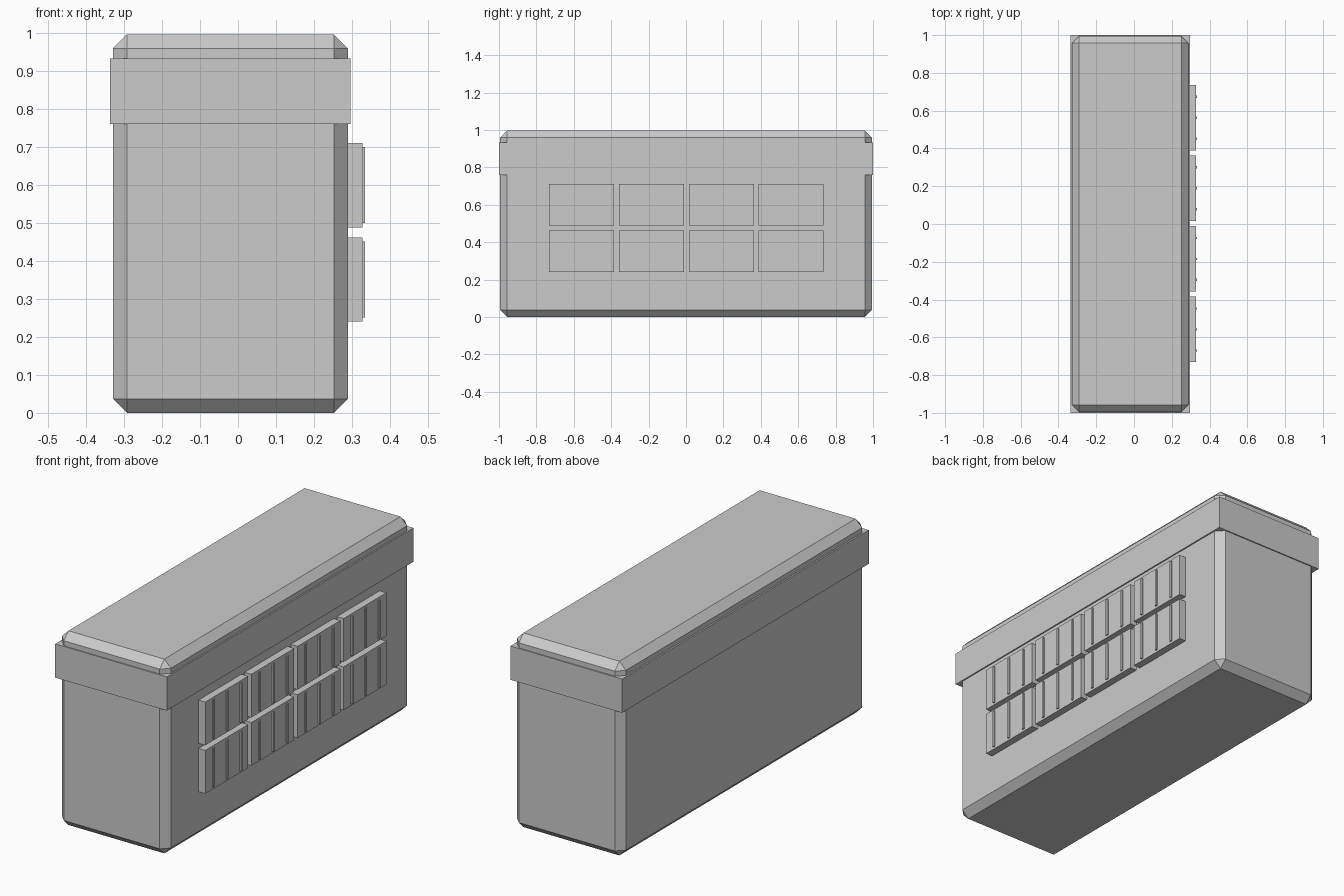
import bpy

if "Cube" in bpy.data.objects:
    bpy.data.objects.remove(bpy.data.objects["Cube"])


def box(name, x, y, z, bevel=0.0):
    """Box from (min, max) ranges, optionally with a single-segment chamfer."""
    ranges = (x, y, z)
    bpy.ops.mesh.primitive_cube_add(size=1, location=[(a + b) / 2 for a, b in ranges])
    ob = bpy.context.object
    ob.name = name
    ob.scale = [b - a for a, b in ranges]
    bpy.ops.object.transform_apply(location=False, rotation=False, scale=True)
    if bevel:
        mod = ob.modifiers.new("chamfer", 'BEVEL')
        mod.width = bevel
        mod.segments = 1
    return ob


# Chamfered main case
box("case_body", (-0.329, 0.289), (-0.994, 0.994), (0.0, 0.996), bevel=0.037)

# Sharp-edged band around the lid
box("lid_band", (-0.337, 0.296), (-1.0, 1.0), (0.76, 0.933))

# Grid of raised panels on the right side, three thin ribs on each
PANEL_W, PANEL_H = 0.347, 0.222
for row, zc in enumerate((0.351, 0.599)):
    for col in range(4):
        yc = (col - 1.5) * 0.3735 + 0.002
        box(f"side_panel_{row}_{col}", (0.28, 0.327),
            (yc - PANEL_W / 2, yc + PANEL_W / 2),
            (zc - PANEL_H / 2, zc + PANEL_H / 2))
        for i in (-1, 0, 1):
            yr = yc + i * 0.111
            box(f"panel_rib_{row}_{col}_{i + 1}", (0.32, 0.334),
                (yr - 0.006, yr + 0.006), (zc - 0.1, zc + 0.1))
